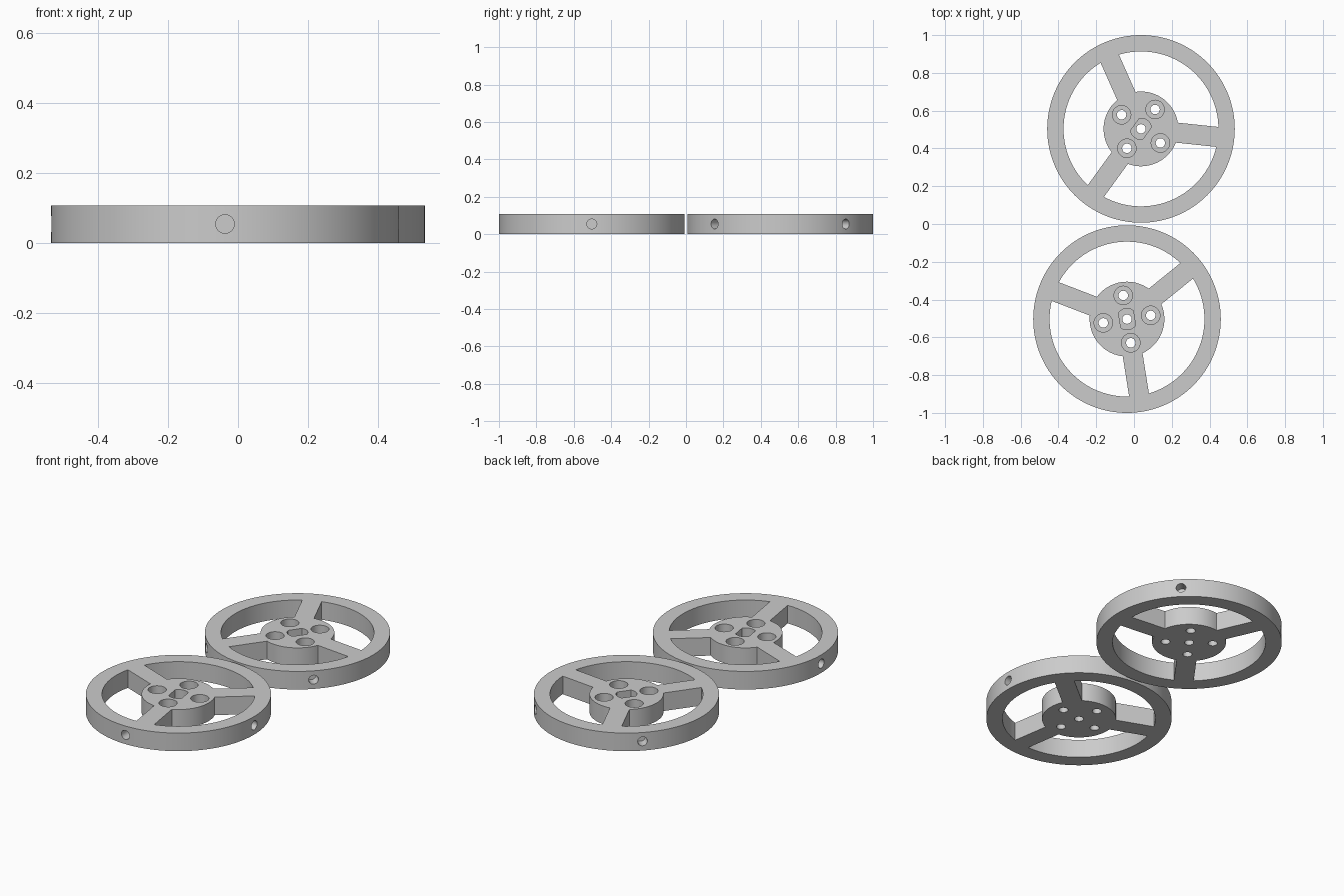
import bpy, bmesh
from math import sin, cos, asin, radians, pi
from mathutils import Matrix

if "Cube" in bpy.data.objects:
    bpy.data.objects.remove(bpy.data.objects["Cube"])

HEIGHT = 0.107
R_OUT, R_IN, R_HUB = 0.4965, 0.41, 0.198
SPOKE_HALF = 0.053
TURN = radians(9)          # shared angle of spokes, screw holes and shaft socket
FLOOR = 0.03               # material left under the counterbores

grey = bpy.data.materials.new("plain_grey")
grey.diffuse_color = (0.6, 0.6, 0.6, 1)
grey.use_nodes = True
grey.node_tree.nodes["Principled BSDF"].inputs["Base Color"].default_value = grey.diffuse_color


def arc(r, a0, a1, n):
    return [(r * cos(a0 + (a1 - a0) * i / n), r * sin(a0 + (a1 - a0) * i / n))
            for i in range(n + 1)]


def circle(r, n, cx=0, cy=0):
    return [(cx + x, cy + y) for x, y in arc(r, 0, 2 * pi, n)[:-1]]


def prism(bm, outline, z0, z1, matrix=Matrix()):
    """Add a closed prism from a counter-clockwise outline."""
    low = [bm.verts.new(matrix @ Matrix.Translation((x, y, z0)).translation) for x, y in outline]
    top = [bm.verts.new(matrix @ Matrix.Translation((x, y, z1)).translation) for x, y in outline]
    bm.faces.new(top)
    bm.faces.new(low[::-1])
    n = len(low)
    for i in range(n):
        j = (i + 1) % n
        bm.faces.new((low[i], low[j], top[j], top[i]))


def make_object(name, bm):
    bmesh.ops.recalc_face_normals(bm, faces=bm.faces)
    mesh = bpy.data.meshes.new(name)
    bm.to_mesh(mesh)
    bm.free()
    mesh.materials.append(grey)
    ob = bpy.data.objects.new(name, mesh)
    bpy.context.collection.objects.link(ob)
    return ob


# solid disc
bm = bmesh.new()
prism(bm, circle(R_OUT, 128), 0, HEIGHT)
wheel = make_object("front_wheel", bm)

# recess cutter: openings between spokes, counterbores, shaft socket, rim holes
bm = bmesh.new()
for k in range(3):
    a = TURN + radians(-90 + 120 * k)
    b = a + radians(120)
    do, di = asin(SPOKE_HALF / R_IN), asin(SPOKE_HALF / R_HUB)
    prism(bm, arc(R_IN, a + do, b - do, 32) + arc(R_HUB, b - di, a + di, 20), -0.1, 0.2)
screws = [(0.127 * cos(TURN + k * pi / 2), 0.127 * sin(TURN + k * pi / 2)) for k in range(4)]
for x, y in screws:
    prism(bm, circle(0.049, 32, x, y), FLOOR, 0.2)
flat = radians(45)
socket = arc(0.056, flat, pi - flat, 10) + arc(0.056, pi + flat, 2 * pi - flat, 10)
prism(bm, socket, FLOOR, 0.2, Matrix.Rotation(TURN, 4, 'Z'))
for k in range(4):
    m = (Matrix.Rotation(k * pi / 2, 4, 'Z') @ Matrix.Translation((0, 0, 0.0545))
         @ Matrix.Rotation(pi / 2, 4, 'Y'))
    prism(bm, circle(0.0265, 28), R_OUT - 0.06, 0.6, m)
recesses = make_object("recess_cutter", bm)

# bore cutter: through holes for screws and shaft
bm = bmesh.new()
for x, y in screws + [(0, 0)]:
    prism(bm, circle(0.025, 24, x, y), -0.1, 0.2)
bores = make_object("bore_cutter", bm)

for cutter in (recesses, bores):
    cutter.hide_render = True
    mod = wheel.modifiers.new(cutter.name, 'BOOLEAN')
    mod.operation = 'DIFFERENCE'
    mod.solver = 'EXACT'
    mod.object = cutter
mesh = bpy.data.meshes.new_from_object(
    wheel.evaluated_get(bpy.context.evaluated_depsgraph_get()))
wheel.modifiers.clear()
wheel.data = mesh
for cutter in (recesses, bores):
    bpy.data.objects.remove(cutter)

bpy.context.view_layer.objects.active = wheel
wheel.select_set(True)
bpy.ops.object.shade_smooth_by_angle(angle=radians(30))

# second wheel, turned an eighth of a revolution
back = bpy.data.objects.new("back_wheel", wheel.data)
bpy.context.collection.objects.link(back)
wheel.location = (-0.037, -0.5035, 0)
back.location = (0.037, 0.5035, 0)
back.rotation_euler.z = radians(-45)
